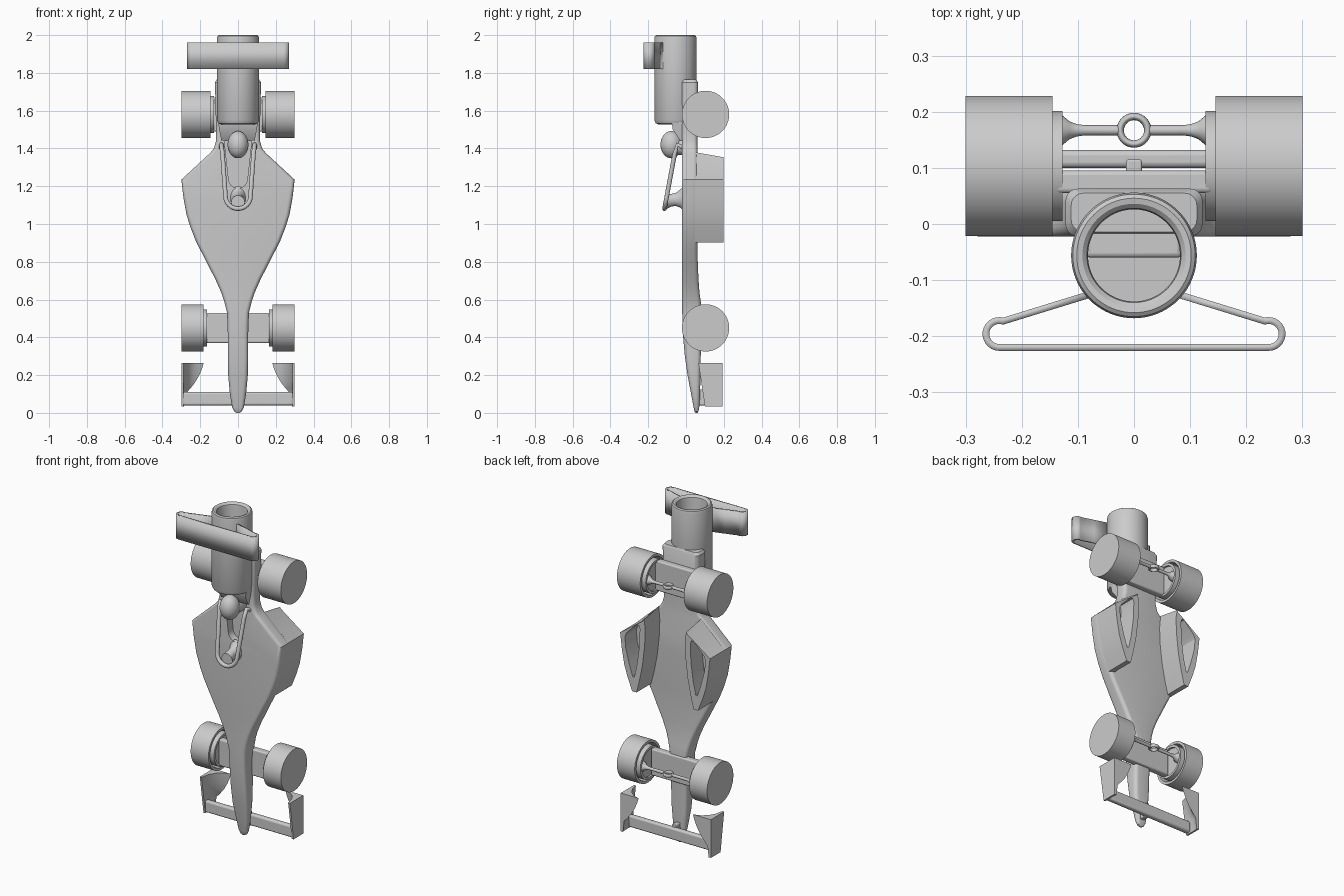
import bpy, bmesh
from math import sin, cos, pi, radians
from mathutils import Vector

if "Cube" in bpy.data.objects:
    bpy.data.objects.remove(bpy.data.objects["Cube"])


def finish(ob, angle=32):
    bpy.ops.object.select_all(action='DESELECT')
    ob.select_set(True)
    bpy.context.view_layer.objects.active = ob
    bpy.ops.object.shade_smooth_by_angle(angle=radians(angle))
    return ob


def loft(name, rings, angle=32):
    """Skin equal-length rings of points and cap both ends."""
    bm = bmesh.new()
    vs = [[bm.verts.new(p) for p in r] for r in rings]
    n = len(rings[0])
    for a, b in zip(vs, vs[1:]):
        for i in range(n):
            j = (i + 1) % n
            bm.faces.new((a[i], a[j], b[j], b[i]))
    bm.faces.new(vs[0][::-1])
    bm.faces.new(vs[-1])
    bmesh.ops.recalc_face_normals(bm, faces=bm.faces)
    me = bpy.data.meshes.new(name)
    bm.to_mesh(me)
    bm.free()
    ob = bpy.data.objects.new(name, me)
    bpy.context.collection.objects.link(ob)
    return finish(ob, angle)


def prism_y(name, pts, y0, y1):
    return loft(name, [[(x, y, z) for x, z in pts] for y in (y0, y1)])


def lathe_x(name, prof, y, z, s=1, n=64):
    """Turn (radius, x) profile round an axis along x."""
    return loft(name, [[(s * x, y + r * cos(2 * pi * i / n), z + r * sin(2 * pi * i / n))
                        for i in range(n)] for r, x in prof])


def block(name, x, y0, y1, z0, z1, bevel=0.008):
    ob = prism_y(name, [(-x, z0), (x, z0), (x, z1), (-x, z1)], y0, y1)
    m = ob.modifiers.new('round', 'BEVEL')
    m.width, m.segments = bevel, 3
    bpy.ops.object.modifier_apply(modifier='round')
    return finish(ob)


def cut(ob, cutter):
    m = ob.modifiers.new('cut', 'BOOLEAN')
    m.operation, m.object, m.solver = 'DIFFERENCE', cutter, 'EXACT'
    bpy.context.view_layer.objects.active = ob
    bpy.ops.object.modifier_apply(modifier='cut')
    bpy.data.objects.remove(cutter)
    finish(ob)


# body shell: z, half width, front y, back y
stations = [(0, .006, .05, .06), (.008, .02, .045, .066), (.03, .031, .04, .07), (.1, .043, .027, .075),
            (.2, .052, .008, .076), (.3, .054, -.006, .078), (.42, .054, -.017, .082), (.53, .058, -.02, .085),
            (.59, .073, -.021, .078), (.64, .09, -.021, .071), (.71, .121, -.021, .066), (.785, .16, -.022, .063),
            (.85, .193, -.022, .06), (.907, .222, -.022, .06), (.98, .251, -.022, .06), (1.05, .273, -.022, .06),
            (1.14, .289, -.022, .06), (1.235, .3, -.022, .06), (1.375, .148, -.022, .06), (1.4, .128, -.022, .06),
            (1.44, .116, -.022, .06), (1.5, .116, -.022, .06), (1.75, .122, -.022, .063), (1.765, .112, -.014, .055)]


def section(z, w, yf, yb):
    r = min(.022, w * .9, (yb - yf) * .48)
    out = []
    for k, (sx, y) in enumerate(((1, yb - r), (-1, yb - r), (-1, yf + r), (1, yf + r))):
        for i in range(6):
            a = pi / 2 * (k + i / 5)
            out.append((sx * (w - r) + r * cos(a), y + r * sin(a), z))
    return out


body = loft('body', [section(*s) for s in stations])

# cockpit opening
opening = [(.078, 1.49)] + [(.05 * cos(pi * i / 16), 1.24 - .05 * sin(pi * i / 16)) for i in range(17)] + [(-.078, 1.49)]
cut(body, prism_y('cockpit_cutter', opening, -.1, .025))

# headrest and driver helmet
loft('headrest', [[(-w, y, z), (w, y, z), (w, .01, z), (-w, .01, z)]
                  for w, y, z in ((.088, -.03, 1.44), (.1, -.07, 1.5), (.105, -.075, 1.54))])
bpy.ops.mesh.primitive_uv_sphere_add(segments=40, ring_count=24, radius=1, location=(0, -.078, 1.42))
helmet = bpy.context.object
helmet.name = 'helmet'
helmet.scale = (.055, .057, .072)
finish(helmet)
bpy.ops.mesh.primitive_cylinder_add(vertices=32, radius=.045, depth=.08, location=(0, -.02, 1.41), rotation=(pi / 2, 0, 0))
bpy.context.object.name = 'driver_neck'
finish(bpy.context.object)

# head guard hoop and its flared pillar
half = [(.09, -.01, 1.4), (.088, -.045, 1.42), (.082, -.06, 1.37)]
low = [(.066 * cos(pi * i / 16), -.102 - .012 * sin(pi * i / 16), 1.145 - .064 * sin(pi * i / 16)) for i in range(17)]
path = half + low + [(-x, y, z) for x, y, z in half[::-1]]
cu = bpy.data.curves.new('head_guard', 'CURVE')
cu.dimensions, cu.bevel_depth, cu.bevel_resolution, cu.use_fill_caps = '3D', .012, 4, True
sp = cu.splines.new('POLY')
sp.points.add(len(path) - 1)
for p, c in zip(sp.points, path):
    p.co = (*c, 1)
bpy.context.collection.objects.link(bpy.data.objects.new('head_guard', cu))
loft('head_guard_pillar', [[(a * cos(pi * i / 16), y, z + b * sin(pi * i / 16)) for i in range(32)]
                           for y, a, b, z in ((-.015, .045, .065, 1.135), (-.03, .035, .048, 1.135),
                                              (-.055, .028, .034, 1.13), (-.08, .028, .034, 1.125),
                                              (-.105, .036, .036, 1.115))])

# engine tube, open at the top
tube = [(.092, 1.528), (.104, 1.533), (.112, 1.55), (.112, 1.982), (.109, 1.995), (.102, 2), (.092, 1.998),
        (.084, 1.99), (.082, 1.978), (.082, 1.6)]
loft('engine_tube', [[(r * cos(pi * i / 40), -.056 + r * sin(pi * i / 40), z) for i in range(80)] for r, z in tube])
block('tube_saddle', .085, -.06, .03, 1.54, 1.76)

# rear wing: ribbon bent into a flat loop
side = [(.08, -.126), (.16, -.1505)] + [(.24 + .024 * cos(a), -.196 + .024 * sin(a))
                                        for a in [radians(107 - 197 * i / 14) for i in range(15)]]
ribbon = side + [(-x, y) for x, y in side[::-1]]
me = bpy.data.meshes.new('rear_wing')
n = len(ribbon)
me.from_pydata([(x, y, z) for z in (1.82, 1.962) for x, y in ribbon], [],
               [(i, i + 1, n + i + 1, n + i) for i in range(n - 1)])
wing = bpy.data.objects.new('rear_wing', me)
bpy.context.collection.objects.link(wing)
m = wing.modifiers.new('thick', 'SOLIDIFY')
m.thickness, m.offset, m.use_even_offset = .012, 0, True
finish(wing)

# front wing bar and its mount
block('front_wing_bar', .292, .1, .132, .04, .11, .01)
block('front_wing_mount', .014, .06, .115, .04, .125, .004)

for s, tag in ((1, 'right'), (-1, 'left')):
    # side pod with slanted top and a pocket in its back face
    outer = [(w - .001, z) for z, w, *_ in stations[13:19]]
    outline = [(.219, .902)] + outer + [(.14, 1.385), (.132, 1.3), (.136, 1.2), (.15, 1.08), (.17, .98), (.19, .902)]
    pod = loft(f'side_pod_{tag}', [[(s * x, y, z - (max(0, y - .04) * .2 if z > 1.3 else 0)) for x, z in outline]
                                   for y in (.02, .199)])
    pocket = [(.215, .99), (.238, 1.06), (.262, 1.15), (.268, 1.22), (.255, 1.245), (.19, 1.31),
              (.175, 1.31), (.168, 1.29), (.172, 1.18), (.187, 1.07), (.205, .99)]
    cut(pod, prism_y(f'pocket_cutter_{tag}', [(s * x, z) for x, z in pocket], .09, .3))

    # front winglet: end plate swelling into a concave wedge
    rings = []
    for z, xi in ((.035, .285), (.1, .278), (.13, .252), (.16, .228), (.2, .205), (.235, .19), (.265, .181)):
        yf = .1 - (z - .035) * .15
        a, b, c = Vector((.288, yf, z)), Vector((xi, .192, z)), Vector((.295, .192, z))
        curve = [b * (1 - t) ** 2 + c * .7 * 2 * t * (1 - t) + (a + b) * .3 * t * (1 - t) + a * t * t
                 for t in (.25, .5, .75)]
        ring = [Vector((.3, yf, z)), Vector((.3, .192, z)), b, *curve, a]
        rings.append([(s * p.x, p.y, p.z) for p in ring])
    loft(f'front_winglet_{tag}', rings)

    # wheels with hollow inner rim, hub drum and axle
    for end, z, xi, hub in (('front', .45, .182, .163), ('rear', 1.58, .145, .127)):
        y = .1035
        lathe_x(f'{end}_wheel_{tag}', [(.125, .3), (.125, xi), (.11, xi), (.107, xi + .005), (.107, xi + .06)], y, z, s)
        lathe_x(f'{end}_hub_{tag}', [(.098, xi + .07), (.098, hub), (.083, hub), (.083, hub + .012)], y, z, s)
        lathe_x(f'{end}_axle_{tag}', [(.03, hub + .013), (.026, hub), (.016, hub - .012), (.011, hub - .025),
                                      (.009, hub - .04), (.009, .024)], .167, z, s, 24)

# axle blocks and line guide rings
block('front_axle_block', .168, .055, .095, .37, .53)
block('rear_axle_block', .14, .055, .095, 1.49, 1.67)
for end, z in (('front', .45), ('rear', 1.58)):
    bpy.ops.mesh.primitive_torus_add(major_radius=.0245, minor_radius=.0065, major_segments=40, minor_segments=14,
                                     location=(0, .167, z))
    bpy.context.object.name = f'{end}_guide_ring'
    bpy.context.object.scale.z = 1.6
    finish(bpy.context.object)
